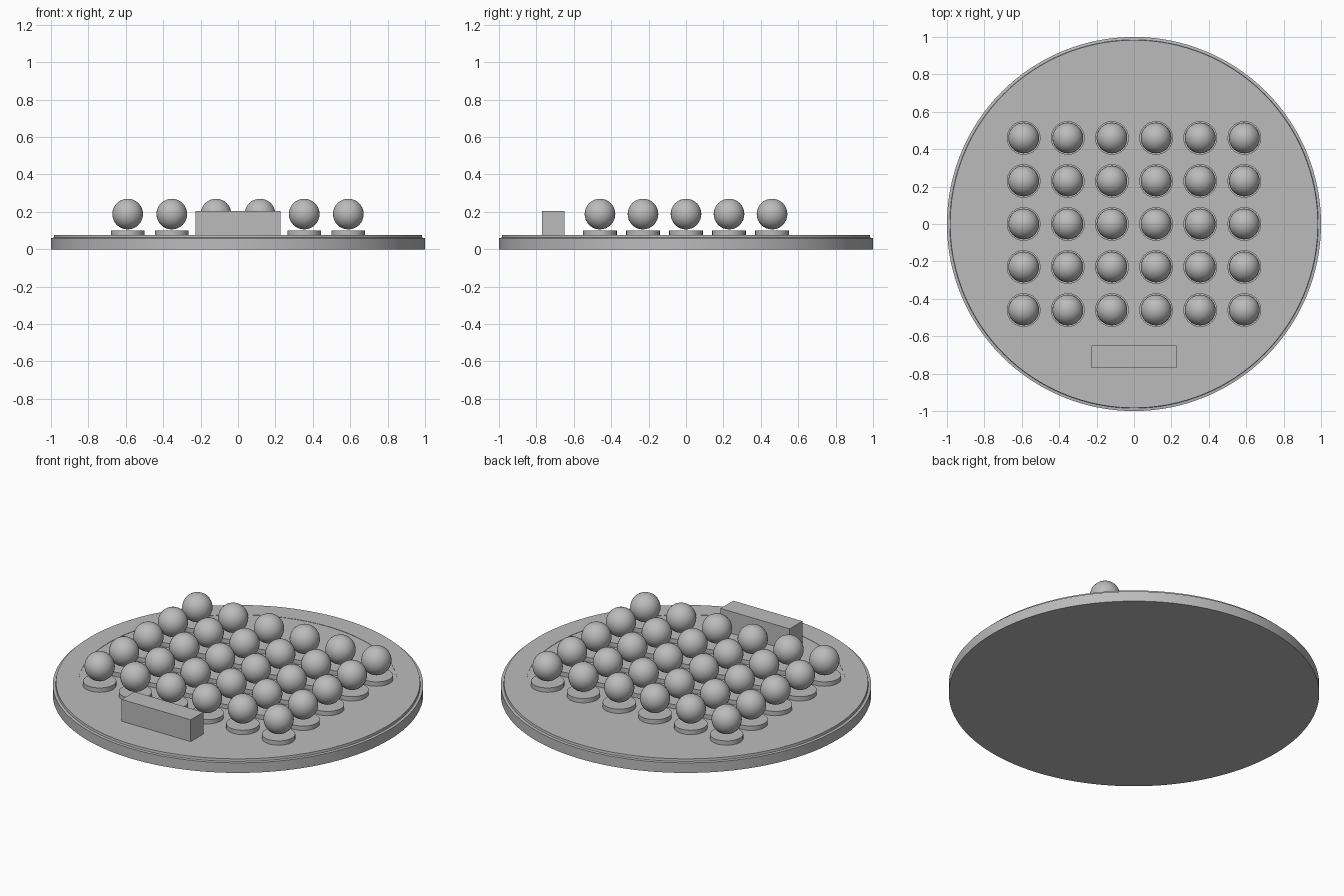
import bpy, bmesh, math

cube = bpy.data.objects.get("Cube")
if cube:
    bpy.data.objects.remove(cube, do_unlink=True)

grey = bpy.data.materials.new("plain_grey")
grey.use_nodes = True
grey.diffuse_color = (0.5, 0.5, 0.5, 1)
grey.node_tree.nodes["Principled BSDF"].inputs["Base Color"].default_value = (0.5, 0.5, 0.5, 1)


def finish(name, bm, location=(0, 0, 0), smooth=True):
    """Turn a bmesh into a named, shaded object."""
    bmesh.ops.recalc_face_normals(bm, faces=bm.faces)
    mesh = bpy.data.meshes.new(name)
    bm.to_mesh(mesh)
    bm.free()
    mesh.materials.append(grey)
    obj = bpy.data.objects.new(name, mesh)
    obj.location = location
    bpy.context.collection.objects.link(obj)
    if smooth:
        bpy.ops.object.select_all(action="DESELECT")
        obj.select_set(True)
        bpy.context.view_layer.objects.active = obj
        bpy.ops.object.shade_smooth_by_angle(angle=math.radians(30))
    return obj


def lathe(profile, steps):
    """Spin a (radius, height) profile around z and merge the poles."""
    bm = bmesh.new()
    verts = [bm.verts.new((r, 0, z)) for r, z in profile]
    edges = [bm.edges.new(pair) for pair in zip(verts, verts[1:])]
    bmesh.ops.spin(bm, geom=verts + edges, cent=(0, 0, 0), axis=(0, 0, 1),
                   angle=math.tau, steps=steps)
    bmesh.ops.remove_doubles(bm, verts=bm.verts, dist=0.0001)
    return bm


# Round board: stepped outer edge, slightly raised rim, flat playing field
finish("round_board", lathe([(0, 0), (1, 0), (1, 0.06), (0.985, 0.062),
                             (0.983, 0.076), (0.86, 0.076), (0.86, 0.074),
                             (0, 0.074)], 128))

# Grid of balls, each on its own low round seat
ball_radius, seat_radius = 0.082, 0.09
for row in range(5):
    for column in range(6):
        x, y = (column - 2.5) * 0.236, (row - 2) * 0.23
        label = f"{row + 1}_{column + 1}"
        finish("seat_" + label,
               lathe([(0, 0.073), (seat_radius, 0.073), (seat_radius, 0.1), (0, 0.1)], 32),
               (x, y, 0))
        ball = bmesh.new()
        bmesh.ops.create_uvsphere(ball, u_segments=32, v_segments=16, radius=ball_radius)
        finish("ball_" + label, ball, (x, y, 0.188))

# Rectangular block near the front edge
block = bmesh.new()
bmesh.ops.create_cube(block, size=1)
bmesh.ops.scale(block, vec=(0.455, 0.12, 0.13), verts=block.verts)
finish("front_block", block, (0, -0.71, 0.14), smooth=False)
